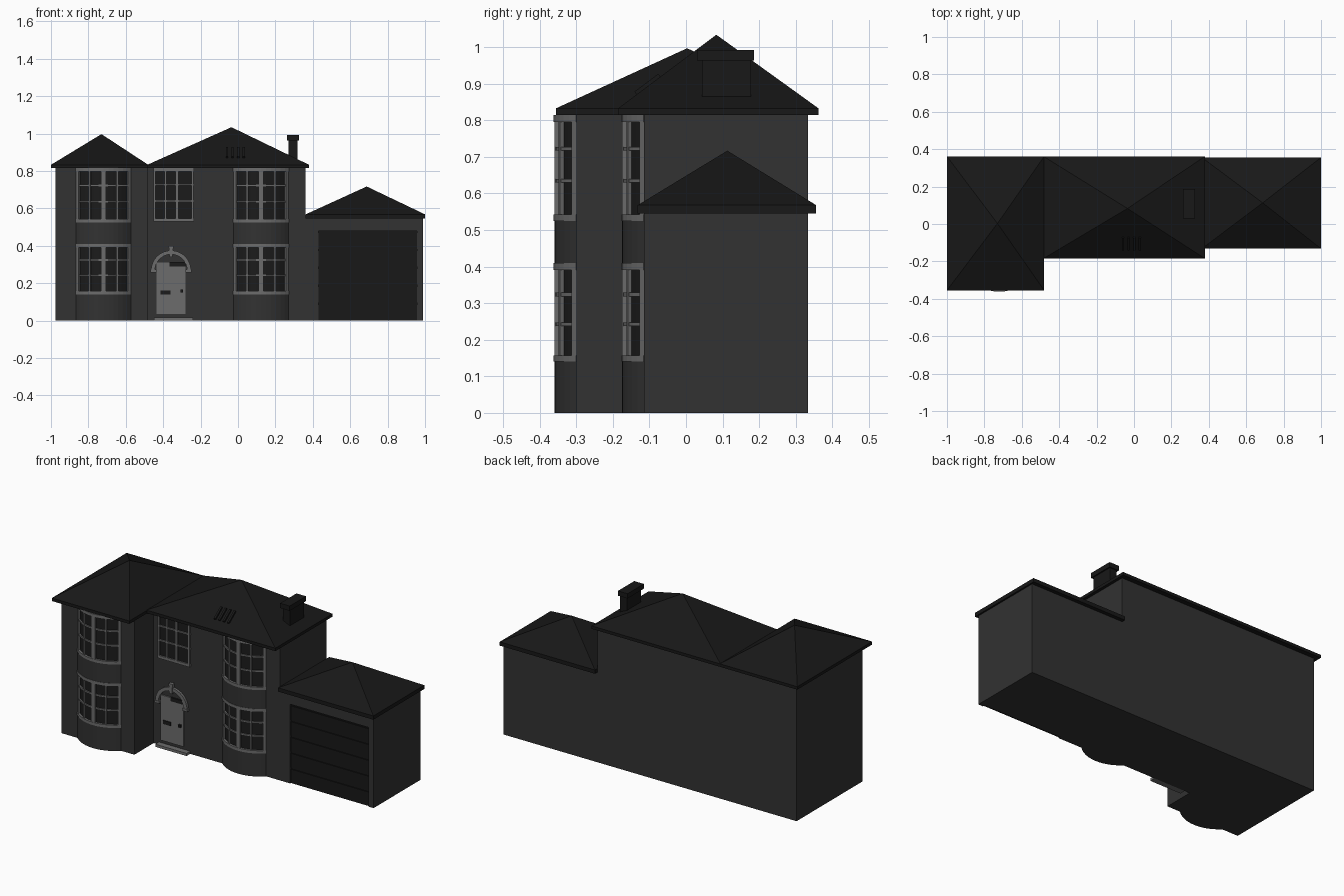
import bpy, bmesh
from math import sin, cos, asin, pi

if "Cube" in bpy.data.objects:
    bpy.data.objects.remove(bpy.data.objects["Cube"])

def material(name, v):
    m = bpy.data.materials.new(name)
    m.diffuse_color = (v, v, v, 1)
    m.use_nodes = True
    m.node_tree.nodes["Principled BSDF"].inputs["Base Color"].default_value = m.diffuse_color
    return m

WALL, ROOF, FRAME = material("wall", 0.032), material("roof", 0.009), material("frame", 0.15)
GLASS, DOOR = material("glass", 0.011), material("garage_door", 0.009)

def finish(name, bm, mat):
    bmesh.ops.recalc_face_normals(bm, faces=bm.faces)
    me = bpy.data.meshes.new(name)
    bm.to_mesh(me)
    bm.free()
    me.materials.append(mat)
    ob = bpy.data.objects.new(name, me)
    bpy.context.collection.objects.link(ob)
    return ob

def prism(name, outline, offset, mat):
    """Extrude a closed 3D outline along an offset."""
    bm = bmesh.new()
    f = bm.faces.new([bm.verts.new(p) for p in outline])
    r = bmesh.ops.extrude_face_region(bm, geom=[f])
    vs = [g for g in r["geom"] if isinstance(g, bmesh.types.BMVert)]
    bmesh.ops.translate(bm, verts=vs, vec=offset)
    return finish(name, bm, mat)

def box(name, x0, x1, y0, y1, z0, z1, mat):
    return prism(name, [(x0, y0, z0), (x1, y0, z0), (x1, y1, z0), (x0, y1, z0)], (0, 0, z1 - z0), mat)

def hip_roof(name, x0, x1, y0, y1, z0, z1, apex):
    bm = bmesh.new()
    c = [(x0, y0), (x1, y0), (x1, y1), (x0, y1)]
    lo = [bm.verts.new((x, y, z0)) for x, y in c]
    hi = [bm.verts.new((x, y, z1)) for x, y in c]
    top = bm.verts.new(apex)
    bm.faces.new(lo)
    for i in range(4):
        j = (i + 1) % 4
        bm.faces.new((lo[i], lo[j], hi[j], hi[i]))
        bm.faces.new((hi[i], hi[j], top))
    return finish(name, bm, ROOF)

# Main masses
box("wing_walls", -0.975, -0.485, -0.30, 0.333, 0, 0.82, WALL)
box("main_walls", -0.485, 0.362, -0.115, 0.333, 0, 0.82, WALL)
box("garage_walls", 0.362, 0.99, -0.098, 0.333, 0, 0.55, WALL)
surround = [(0.362, 0), (0.43, 0), (0.43, 0.48), (0.957, 0.48), (0.957, 0), (0.99, 0), (0.99, 0.55), (0.362, 0.55)]
prism("garage_surround", [(x, -0.115, z) for x, z in surround], (0, 0.017, 0), WALL)

# Hipped roofs
hip_roof("wing_roof", -1, -0.48, -0.355, 0.362, 0.815, 0.833, (-0.73, 0.003, 0.997))
hip_roof("main_roof", -0.485, 0.38, -0.185, 0.362, 0.815, 0.833, (-0.035, 0.083, 1.034))
hip_roof("garage_roof", 0.362, 1.0, -0.132, 0.356, 0.545, 0.568, (0.688, 0.113, 0.717))

# Chimney and roof vent
box("chimney_stack", 0.270, 0.318, 0.044, 0.178, 0.865, 0.965, ROOF)
box("chimney_cap", 0.262, 0.326, 0.030, 0.186, 0.963, 0.992, ROOF)
slope = lambda y: 0.833 + (y + 0.185) * 0.75
for i in range(4):
    x = -0.065 + i * 0.03
    ya, yb = -0.135, -0.07
    prism("vent_slat", [(x, ya, slope(ya)), (x, yb, slope(yb)),
                        (x, yb - 0.006, slope(yb) + 0.008), (x, ya - 0.006, slope(ya) + 0.008)],
          (0.012, 0, 0), ROOF)

# Bowed bays
R, HALF = 0.21, asin(0.147 / 0.21)

def arc(cx, cy, r, a0, a1, n):
    return [(cx + r * sin(a0 + (a1 - a0) * i / n), cy - r * cos(a0 + (a1 - a0) * i / n)) for i in range(n + 1)]

def bay_solid(name, cx, cy, r, z0, z1, mat):
    prism(name, [(x, y, z0) for x, y in arc(cx, cy, r, -HALF, HALF, 12)], (0, 0, z1 - z0), mat)

def bay_band(name, cx, cy, r, a0, a1, z0, z1, n):
    pts = arc(cx, cy, r, a0, a1, n) + arc(cx, cy, r - 0.017, a0, a1, n)[::-1]
    prism(name, [(x, y, z0) for x, y in pts], (0, 0, z1 - z0), FRAME)

WINDOWS = ((0.14, 0.41), (0.525, 0.815))
for cx, wall in ((-0.72, -0.30), (0.123, -0.115)):
    cy = wall + 0.15
    bay_solid("bay_base", cx, cy, R, 0, 0.14, WALL)
    bay_solid("bay_apron", cx, cy, R, 0.41, 0.525, WALL)
    for z0, z1 in WINDOWS:
        bay_solid("bay_glass", cx, cy, R - 0.011, z0, z1, GLASS)
        h = z1 - z0
        # sill, head and two glazing bars
        for a, b in ((z0, z0 + 0.017), (z1 - 0.019, z1)):
            bay_band("bay_rail", cx, cy, R + 0.002, -HALF, HALF, a, b, 12)
        for f in (0.38, 0.68):
            bay_band("bay_glazing_bar", cx, cy, R - 0.003, -HALF, HALF, z0 + h * f - 0.005, z0 + h * f + 0.005, 12)
        # side posts, central mullion and glazing bars
        for px, w in ((-0.14, 0.007), (-0.075, 0.005), (0, 0.013), (0.075, 0.005), (0.14, 0.007)):
            bay_band("bay_post", cx, cy, R, asin((px - w) / R), asin(min((px + w) / R, 0.7)), z0, z1, 2)

# Flat window over the door
F = -0.115
box("hall_window_glass", -0.45, -0.238, F - 0.003, F + 0.01, 0.53, 0.815, GLASS)
for a, b in ((0.53, 0.547), (0.798, 0.815), (0.635, 0.644), (0.722, 0.731)):
    box("hall_window_rail", -0.452, -0.236, F - 0.012, F, a, b, FRAME)
for x, w in ((-0.446, 0.006), (-0.388, 0.005), (-0.327, 0.008), (-0.243, 0.006)):
    box("hall_window_post", x - w, x + w, F - 0.012, F, 0.53, 0.815, FRAME)

# Front door, arch and step
DX = -0.358
box("front_door", -0.435, -0.28, F - 0.008, F, 0.035, 0.31, FRAME)
box("door_light", -0.365, -0.28, F - 0.010, F, 0.29, 0.312, GLASS)
box("letter_slot", -0.415, -0.362, F - 0.013, F, 0.14, 0.162, GLASS)
box("door_knob", -0.308, -0.294, F - 0.02, F, 0.15, 0.166, GLASS)
box("door_step", -0.45, -0.24, F - 0.035, F, 0, 0.016, FRAME)
outer = [(DX + 0.107 * cos(pi * i / 16), F, 0.268 + 0.107 * sin(pi * i / 16)) for i in range(17)]
inner = [(DX + 0.086 * cos(pi * i / 16), F, 0.268 + 0.086 * sin(pi * i / 16)) for i in range(17)]
prism("door_arch", outer + inner[::-1], (0, -0.015, 0), FRAME)
for s in (-1, 1):
    x = DX + s * 0.094
    box("arch_foot", x - 0.016, x + 0.016, F - 0.018, F, 0.258, 0.272, FRAME)
prism("arch_keystone", [(DX - 0.008, F, 0.34), (DX + 0.008, F, 0.34), (DX + 0.013, F, 0.40), (DX - 0.013, F, 0.40)],
      (0, -0.02, 0), FRAME)

# Panelled garage door
for i in range(5):
    z = i * 0.096
    box("garage_door_panel", 0.43, 0.957, -0.108, -0.098, z, z + 0.084, DOOR)
    box("garage_door_groove", 0.43, 0.957, -0.102, -0.098, z + 0.084, z + 0.096, DOOR)
